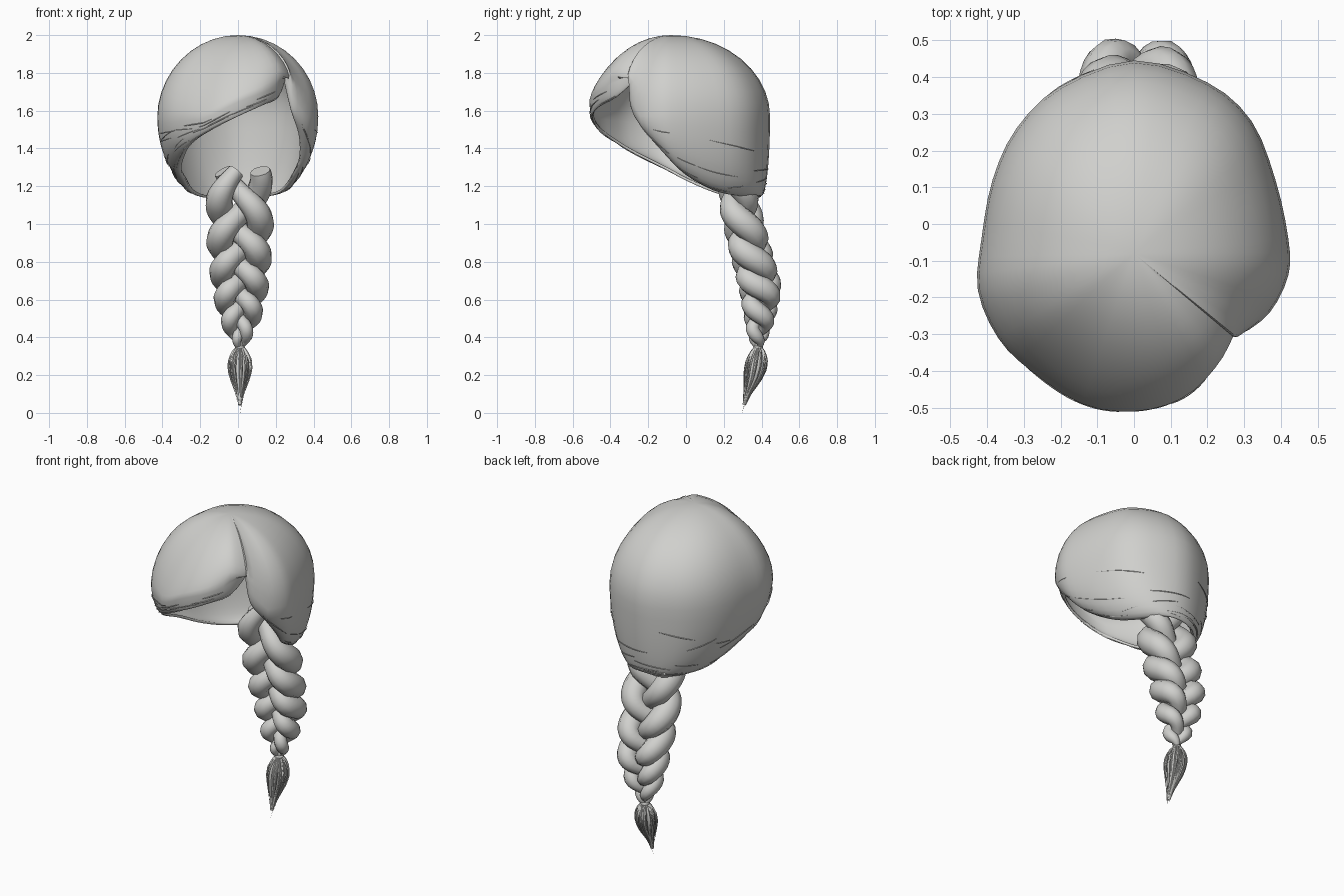
import bpy, bmesh, math, random
from mathutils import Vector

if "Cube" in bpy.data.objects:
    bpy.data.objects.remove(bpy.data.objects["Cube"])

random.seed(4)
hair = bpy.data.materials.new("grey_hair")
hair.diffuse_color = (0.63, 0.63, 0.61, 1)
hair.use_nodes = True
hair.node_tree.nodes["Principled BSDF"].inputs["Base Color"].default_value = hair.diffuse_color


def finish(ob, angle=60):
    ob.data.materials.append(hair)
    bpy.ops.object.select_all(action='DESELECT')
    ob.select_set(True)
    bpy.context.view_layer.objects.active = ob
    bpy.ops.object.shade_smooth_by_angle(angle=math.radians(angle))


def tubes(name, paths, depth, res=2):
    """One object made of round strands; each path is a list of (point, radius factor)."""
    cu = bpy.data.curves.new(name, 'CURVE')
    cu.dimensions = '3D'
    cu.bevel_depth = depth
    cu.bevel_resolution = res
    cu.use_fill_caps = True
    for path in paths:
        sp = cu.splines.new('POLY')
        sp.points.add(len(path) - 1)
        for p, (co, r) in zip(sp.points, path):
            p.co = (*co, 1)
            p.radius = r
    tmp = bpy.data.objects.new(name + "_path", cu)
    bpy.context.collection.objects.link(tmp)
    bpy.context.view_layer.update()
    me = bpy.data.meshes.new_from_object(tmp.evaluated_get(bpy.context.evaluated_depsgraph_get()))
    bpy.data.objects.remove(tmp)
    me.materials.clear()
    ob = bpy.data.objects.new(name, me)
    bpy.context.collection.objects.link(ob)
    finish(ob)
    return ob


def mix(table, z):
    """Piecewise linear lookup, table rows descend in z."""
    for a, b in zip(table, table[1:]):
        if z >= b[0]:
            f = (a[0] - z) / (a[0] - b[0])
            return [p + (q - p) * f for p, q in zip(a[1:], b[1:])]
    return table[-1][1:]


# Cap outline from the parting round the fringe, left, back and right:
# widest x, y, then rim x, y, z
OUTLINE = [
    (.25, -.29, .245, -.28, 1.75), (.22, -.39, .21, -.37, 1.67), (.13, -.475, .11, -.46, 1.62),
    (0, -.51, 0, -.495, 1.57), (-.14, -.49, -.14, -.46, 1.50), (-.28, -.40, -.24, -.37, 1.43),
    (-.37, -.31, -.28, -.27, 1.37), (-.425, -.18, -.30, -.11, 1.29), (-.415, -.04, -.275, 0, 1.23),
    (-.385, .12, -.24, .14, 1.17), (-.32, .26, -.18, .26, 1.14), (-.20, .375, -.10, .37, 1.14),
    (0, .445, 0, .40, 1.15), (.20, .385, .10, .38, 1.15), (.32, .28, .18, .27, 1.15),
    (.385, .12, .24, .14, 1.18), (.42, -.04, .29, 0, 1.26), (.42, -.14, .325, -.10, 1.36),
    (.37, -.24, .32, -.20, 1.48), (.29, -.30, .28, -.28, 1.60), (.25, -.29, .245, -.28, 1.75)]
TOP = Vector((0, -.08, 2.0))


def column(u):
    """Smooth interpolation along the outline."""
    n = len(OUTLINE)
    i = min(int(u), n - 2)
    t = u - i
    p0, p1, p2, p3 = (OUTLINE[min(max(i + k, 0), n - 1)] for k in (-1, 0, 1, 2))
    return [b + .5 * t * (c - a + t * (2 * a - 5 * b + 4 * c - d + t * (3 * (b - c) + d - a)))
            for a, b, c, d in zip(p0, p1, p2, p3)]


def cap_point(u, v, lift=0):
    """v runs 0 at the crown, 1 at the widest ring, 2 at the rim."""
    ex, ey, rx, ry, rz = column(u)
    ez = max(1.57, rz + .09 - .05 * max(0, (rz - 1.67) / .08))
    if v <= 1:
        a = v * math.pi / 2
        # the fringe slopes more steeply than the back
        power = 1 + .65 * math.exp(-((u - 3.5) / 2.3) ** 2) * min(1, u / 2)
        s, c = math.sin(a), max(0, math.cos(a)) ** power
        # the parting only cuts in near the rim, the crown above stays round
        bump = math.exp(-(min(u, 20 - u) / .8) ** 2) * (1 - v ** 5)
        s *= 1 + .2 * bump
        ez += (1.64 - ez) * bump
        p = Vector((TOP.x + (ex - TOP.x) * s, TOP.y + (ey - TOP.y) * s, ez + (TOP.z - ez) * c))
    else:
        b = (v - 1) * math.pi / 2
        s, c = math.sin(b), max(0, math.cos(b))
        p = Vector((rx + (ex - rx) * c, ry + (ey - ry) * c, ez + (rz - ez) * s))
    out = Vector((p.x, p.y + .05, 0))
    return p + out.normalized() * lift if lift else p


# Hair cap shell
bm = bmesh.new()
COLS, ROWS = 60, 20
grid = [[bm.verts.new(cap_point(i * 20 / COLS, j * 2 / ROWS)) for j in range(ROWS + 1)]
        for i in range(COLS + 1)]
for i in range(COLS):
    for j in range(ROWS):
        bm.faces.new((grid[i][j], grid[i][j + 1], grid[i + 1][j + 1], grid[i + 1][j]))
bmesh.ops.remove_doubles(bm, verts=bm.verts, dist=1e-4)
bmesh.ops.recalc_face_normals(bm, faces=bm.faces)
if max(bm.faces, key=lambda f: f.calc_center_median().z).normal.z < 0:
    bmesh.ops.reverse_faces(bm, faces=bm.faces)
me = bpy.data.meshes.new("hair_cap")
bm.to_mesh(me)
bm.free()
cap = bpy.data.objects.new("hair_cap", me)
bpy.context.collection.objects.link(cap)
finish(cap)
sol = cap.modifiers.new("thickness", 'SOLIDIFY')
sol.thickness = .014
sol.offset = -1

# Fine loose strands combed along the rim and lower cap
wisps = []
for k in range(50):
    u0, length = random.uniform(.8, 17.5), random.uniform(.6, 1.8)
    v0 = random.choice((random.uniform(1.2, 1.6), random.uniform(1.6, 2)))
    dv = random.uniform(-.08, .08)
    wisps.append([(cap_point(u0 + length * t / 8, min(2, v0 + dv * t / 8), .003),
                   .3 + math.sin(math.pi * t / 8)) for t in range(9)])
tubes("loose_strands", wisps, .002, 0)

# Braid: z, centre y, sideways swing, depth swing, strand radius
BRAID = [(1.28, .25, .115, .03, .050), (1.12, .28, .11, .045, .066), (.90, .33, .105, .048, .066),
         (.66, .395, .09, .06, .058), (.50, .39, .065, .04, .045), (.40, .38, .03, .025, .030),
         (.35, .382, .008, .008, .014)]
strands = []
for k in range(3):
    path = []
    for i in range(73):
        t = i / 72
        z = 1.28 - .93 * t
        cy, ax, ay, r = mix(BRAID, z)
        th = 3.3 + k * math.tau / 3 + 4 * math.pi * (.54 * t + .39 * t * t)
        # strands thin where they tuck under the middle
        r *= 1 + .12 * math.cos(2 * th + math.pi)
        path.append((Vector((.01 + ax * math.sin(th), cy - ay * math.sin(2 * th), z)), r))
    strands.append(path)
tubes("braid", strands, 1.0, 3)

# Tie below the braid
bpy.ops.mesh.primitive_torus_add(major_radius=.018, minor_radius=.009, major_segments=16,
                                 minor_segments=8, location=(.01, .382, .345))
tie = bpy.context.object
tie.name = "braid_tie"
finish(tie)

# Tail: z, centre y, spread
TAIL = [(.35, .382, .014), (.32, .380, .040), (.28, .375, .058), (.23, .367, .062),
        (.18, .355, .050), (.10, .325, .022), (0, .297, .002)]
tail = []
for k in range(46):
    ang, spread = random.uniform(0, math.tau), random.uniform(.75, 1.05)
    end = 0 if k == 0 else random.uniform(.03, .17)
    path = []
    for i in range(12):
        t = i / 11
        z = .35 + (end - .35) * t
        cy, r = mix(TAIL, z)
        path.append((Vector((.01 + r * spread * math.cos(ang), cy + r * spread * math.sin(ang), z)),
                     1.05 - t))
    tail.append(path)
tubes("tail_strands", tail, .006, 0)
core = [(Vector((.01, mix(TAIL, z)[0], z)), mix(TAIL, z)[1] * .85)
        for z in (.35 - .022 * i for i in range(15))]
tubes("tail_core", [core], 1.0, 2)
